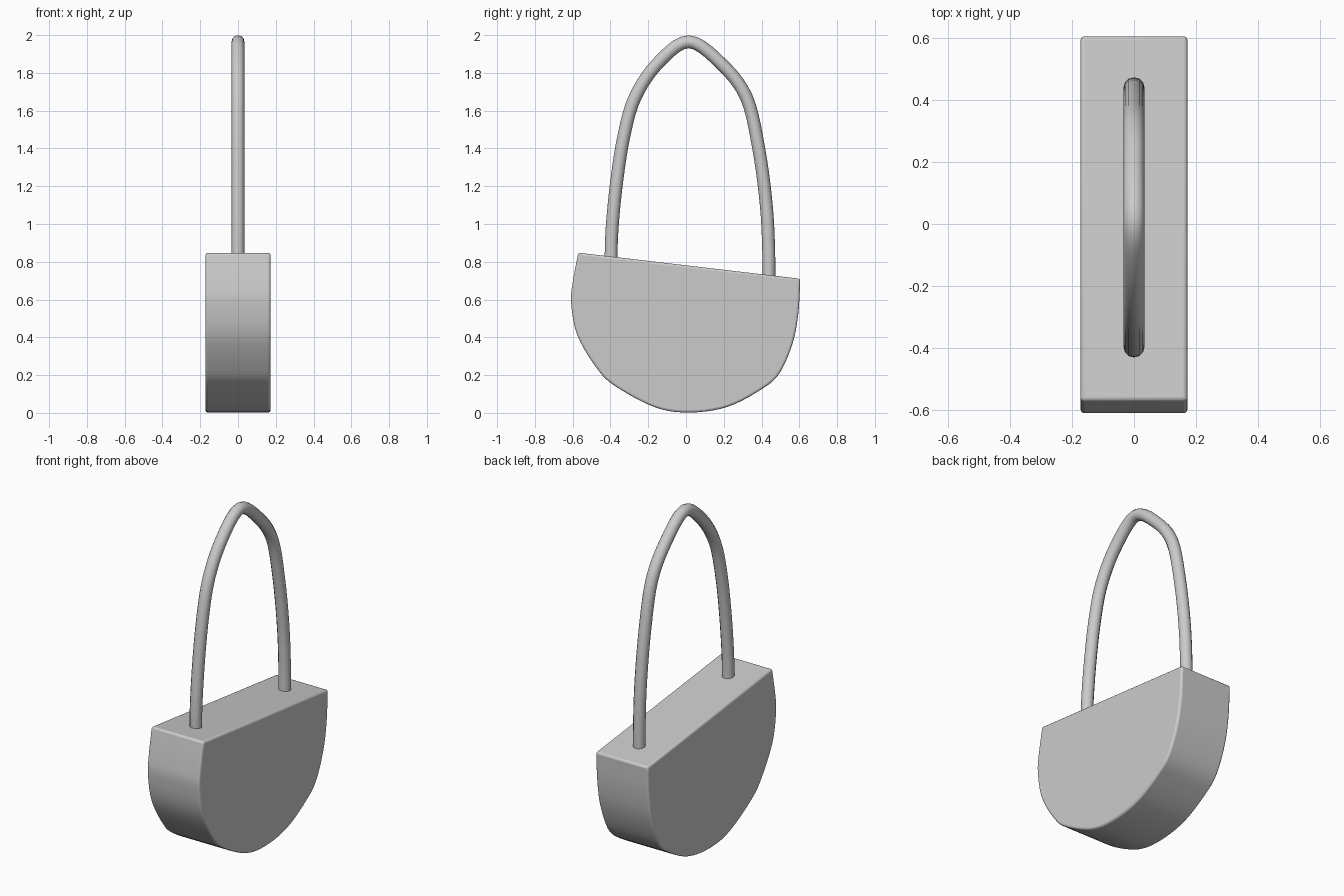
import bpy, bmesh
from mathutils import Vector

if "Cube" in bpy.data.objects:
    bpy.data.objects.remove(bpy.data.objects["Cube"])

grey = bpy.data.materials.new("plain grey")
grey.diffuse_color = (0.6, 0.6, 0.6, 1)
grey.use_nodes = True
grey.node_tree.nodes["Principled BSDF"].inputs["Base Color"].default_value = grey.diffuse_color


def smooth_path(pts, steps):
    """Catmull-Rom curve through (y, z) points."""
    p = [Vector(q) for q in pts]
    p = [2 * p[0] - p[1]] + p + [2 * p[-1] - p[-2]]
    out = []
    for i in range(1, len(p) - 2):
        a, b, c, d = p[i - 1:i + 3]
        for s in range(steps):
            t = s / steps
            out.append(0.5 * (2 * b + (c - a) * t + (2 * a - 5 * b + 4 * c - d) * t ** 2
                              + (3 * b - a - 3 * c + d) * t ** 3))
    return out + [p[-2]]


def finish(name, bm):
    bmesh.ops.recalc_face_normals(bm, faces=bm.faces)
    me = bpy.data.meshes.new(name)
    bm.to_mesh(me)
    bm.free()
    ob = bpy.data.objects.new(name, me)
    bpy.context.collection.objects.link(ob)
    me.materials.append(grey)
    return ob


def shade(ob):
    bpy.ops.object.select_all(action='DESELECT')
    ob.select_set(True)
    bpy.context.view_layer.objects.active = ob
    bpy.ops.object.shade_smooth_by_angle(angle=0.6)


# Rounded body with a slanted flat top, extruded across x
outline = smooth_path([(-0.57, 0.848), (-0.60, 0.69), (-0.608, 0.58), (-0.575, 0.41),
                       (-0.475, 0.24), (-0.38, 0.145), (-0.165, 0.03), (0.02, 0.002),
                       (0.22, 0.032), (0.40, 0.125), (0.495, 0.21), (0.565, 0.37),
                       (0.595, 0.53), (0.605, 0.71)], 5)
HALF = 0.172
bm = bmesh.new()
face = bm.faces.new([bm.verts.new((-HALF, p.x, p.y)) for p in outline])
side = bmesh.ops.extrude_face_region(bm, geom=[face])
bmesh.ops.translate(bm, vec=(2 * HALF, 0, 0),
                    verts=[v for v in side["geom"] if isinstance(v, bmesh.types.BMVert)])
body = finish("body", bm)
bevel = body.modifiers.new("soft rim", 'BEVEL')
bevel.width, bevel.segments, bevel.angle_limit = 0.012, 3, 0.7
shade(body)

# Arched handle: a round tube whose ends sink into the body
path = smooth_path([(-0.397, 0.76), (-0.393, 0.95), (-0.37, 1.2), (-0.33, 1.46),
                    (-0.27, 1.67), (-0.15, 1.85), (0.015, 1.965), (0.19, 1.845),
                    (0.32, 1.67), (0.385, 1.40), (0.425, 1.10), (0.438, 0.85),
                    (0.438, 0.66)], 5)
curve = bpy.data.curves.new("handle", 'CURVE')
curve.dimensions = '3D'
curve.bevel_depth = 0.034
curve.bevel_resolution = 4
curve.use_fill_caps = True
spline = curve.splines.new('POLY')
spline.points.add(len(path) - 1)
for point, p in zip(spline.points, path):
    point.co = (0, p.x, p.y, 1)
curve.materials.append(grey)
handle = bpy.data.objects.new("handle", curve)
bpy.context.collection.objects.link(handle)
bpy.ops.object.select_all(action='DESELECT')
handle.select_set(True)
bpy.context.view_layer.objects.active = handle
bpy.ops.object.convert(target='MESH')
shade(bpy.context.view_layer.objects.active)
